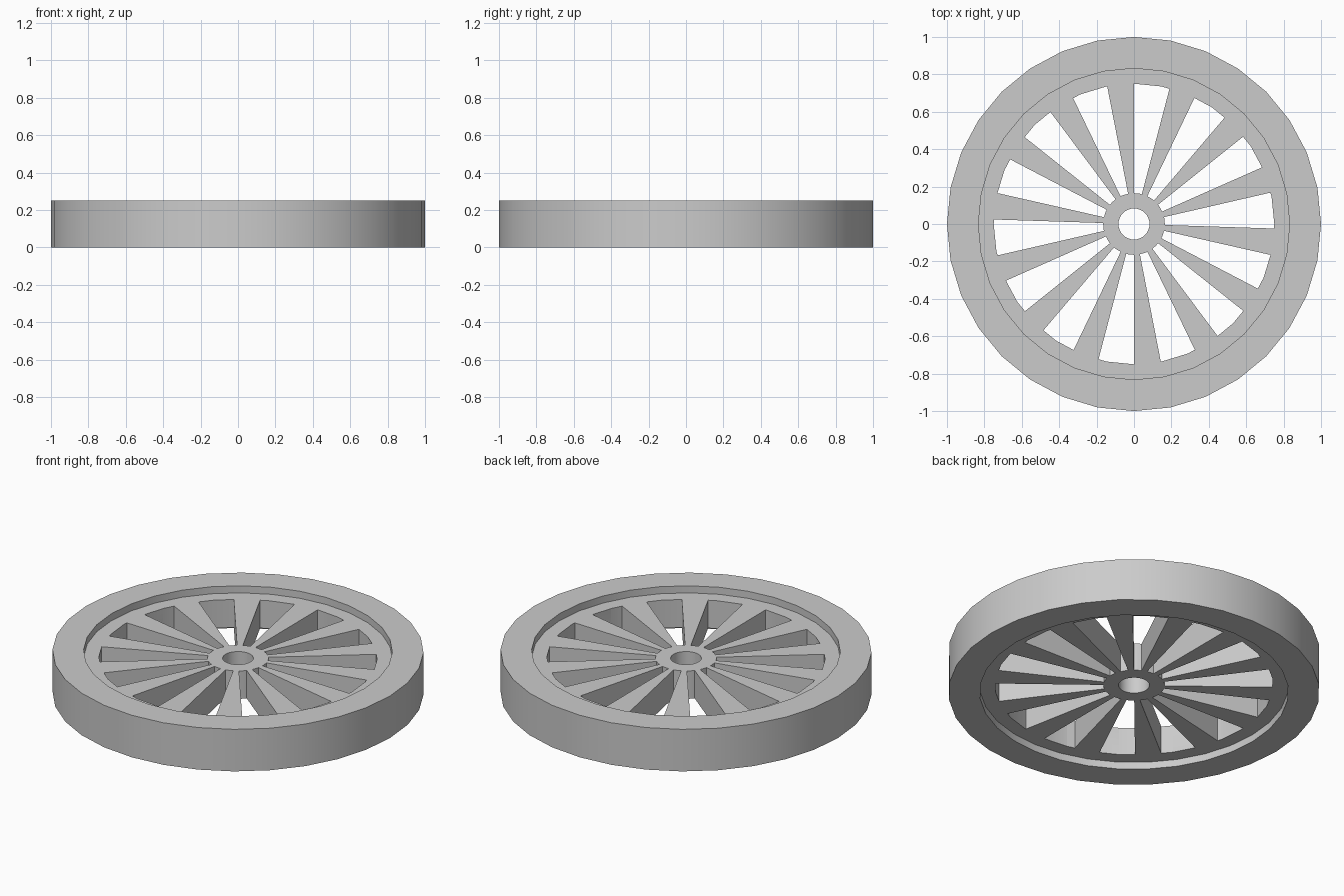
import bpy, bmesh
from math import cos, sin, pi, radians, floor, ceil

SEGMENTS = 32
STEP = 2 * pi / SEGMENTS
HEIGHT = 0.25
RECESS = 0.042
RIM_INNER, WINDOW_OUTER, HUB, BORE = 0.832, 0.75, 0.165, 0.083
WINDOWS = 14
WINDOW_HALF = radians(7.4)
FIRST_WINDOW = radians(82.7)

cube = bpy.data.objects.get("Cube")
if cube:
    bpy.data.objects.remove(cube, do_unlink=True)

grey = bpy.data.materials.new("plain_grey")
grey.use_nodes = True
colour = (0.6, 0.6, 0.6, 1)
grey.diffuse_color = colour
grey.node_tree.nodes["Principled BSDF"].inputs["Base Color"].default_value = colour


def make_object(name, bm):
    bmesh.ops.recalc_face_normals(bm, faces=bm.faces)
    mesh = bpy.data.meshes.new(name)
    bm.to_mesh(mesh)
    bm.free()
    obj = bpy.data.objects.new(name, mesh)
    bpy.context.collection.objects.link(obj)
    mesh.materials.append(grey)
    return obj


def polygon_point(radius, angle):
    """Point on the faceted circle at the given angle."""
    offset = angle % STEP - STEP / 2
    r = radius * cos(STEP / 2) / cos(offset)
    return r * cos(angle), r * sin(angle)


def arc(radius, start, end):
    """Faceted arc, with a point at every corner it passes."""
    corners = range(floor(start / STEP) + 1, ceil(end / STEP))
    angles = [start] + [i * STEP for i in corners] + [end]
    return [polygon_point(radius, a) for a in angles]


# Wheel body: a closed section turned round the axle
low, high = RECESS, HEIGHT - RECESS
section = [(1, 0), (1, HEIGHT), (RIM_INNER, HEIGHT), (RIM_INNER, high),
           (BORE, high), (BORE, low), (RIM_INNER, low), (RIM_INNER, 0)]
bm = bmesh.new()
rings = [[bm.verts.new((r * cos(i * STEP), r * sin(i * STEP), z)) for r, z in section]
         for i in range(SEGMENTS)]
for i, ring in enumerate(rings):
    following = rings[(i + 1) % SEGMENTS]
    for j in range(len(section)):
        k = (j + 1) % len(section)
        bm.faces.new((ring[j], following[j], following[k], ring[k]))
wheel = make_object("spoked_wheel", bm)

# Wedge windows, leaving tapered spokes between hub and rim
bm = bmesh.new()
for n in range(WINDOWS):
    middle = FIRST_WINDOW + n * 2 * pi / WINDOWS
    start, end = middle - WINDOW_HALF, middle + WINDOW_HALF
    outline = arc(WINDOW_OUTER, start, end) + arc(HUB, start, end)[::-1]
    face = bm.faces.new([bm.verts.new((x, y, -0.1)) for x, y in outline])
    extruded = bmesh.ops.extrude_face_region(bm, geom=[face])
    top = [v for v in extruded["geom"] if isinstance(v, bmesh.types.BMVert)]
    bmesh.ops.translate(bm, verts=top, vec=(0, 0, HEIGHT + 0.2))
cutter = make_object("window_cutter", bm)
cutter.hide_render = True

cut = wheel.modifiers.new("windows", "BOOLEAN")
cut.operation = "DIFFERENCE"
cut.solver = "EXACT"
cut.object = cutter

bpy.ops.object.select_all(action="DESELECT")
wheel.select_set(True)
bpy.context.view_layer.objects.active = wheel
bpy.ops.object.modifier_apply(modifier=cut.name)
bpy.data.objects.remove(cutter, do_unlink=True)

# Smooth round walls with crisp edges
bpy.ops.object.shade_smooth_by_angle(angle=radians(25))
